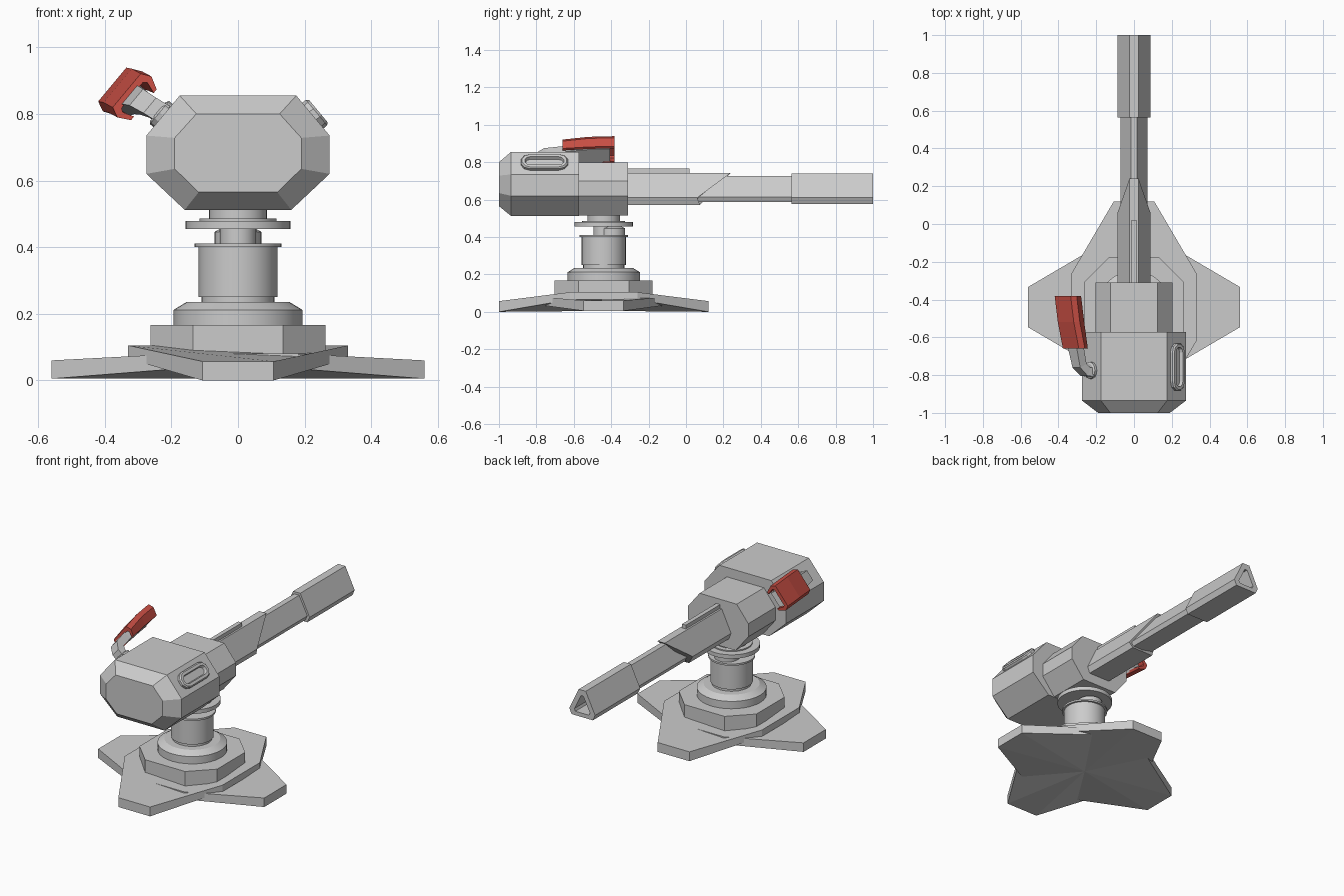
import bpy, bmesh, math

cube = bpy.data.objects.get("Cube")
if cube:
    bpy.data.objects.remove(cube, do_unlink=True)


def material(name, color):
    m = bpy.data.materials.new(name)
    m.use_nodes = True
    m.diffuse_color = color
    m.node_tree.nodes["Principled BSDF"].inputs["Base Color"].default_value = color
    return m


GREY = material("light grey", (0.6, 0.6, 0.6, 1))
RED = material("red", (0.6, 0.08, 0.06, 1))
CY = -0.44  # y of the pedestal axis


def loft(name, rings, mat=GREY, smooth=False):
    """Skin a chain of equal-length rings and cap both ends."""
    bm = bmesh.new()
    loops = [[bm.verts.new(p) for p in ring] for ring in rings]
    n = len(loops[0])
    for a, b in zip(loops, loops[1:]):
        for i in range(n):
            j = (i + 1) % n
            bm.faces.new((a[i], a[j], b[j], b[i]))
    bm.faces.new(loops[0])
    bm.faces.new(loops[-1])
    bmesh.ops.recalc_face_normals(bm, faces=bm.faces)
    me = bpy.data.meshes.new(name)
    bm.to_mesh(me)
    bm.free()
    me.materials.append(mat)
    ob = bpy.data.objects.new(name, me)
    bpy.context.collection.objects.link(ob)
    if smooth:
        bpy.ops.object.select_all(action="DESELECT")
        ob.select_set(True)
        bpy.context.view_layer.objects.active = ob
        bpy.ops.object.shade_smooth_by_angle(angle=math.radians(30))
    return ob


def lathe(name, profile, y=CY, sides=32):
    """Turn (radius, z) steps about a vertical axis."""
    angles = [math.tau * i / sides for i in range(sides)]
    loft(name, [[(r * math.cos(a), y + r * math.sin(a), z) for a in angles]
                for r, z in profile], smooth=True)


def mirrored(half):
    """Close a half outline given as (x, z) from top to bottom."""
    return half + [(-x, z) for x, z in reversed(half)]


def section(half, y):
    return [(x, y, z) for x, z in mirrored(half)]


# Crossed foot plates, low in the middle of the underside
def foot(name, along_y, tip, shoulder):
    def point(across, out, z):
        return (across, CY + out, z) if along_y else (out, CY + across, z)
    outline = [(0.107, 0.56), (0.33, 0.18), (0.33, -0.18), (0.107, -0.56)]
    outline += [(-a, -o) for a, o in outline]
    height = [tip, shoulder, shoulder, tip] * 2
    rings = [[point(a, o, h[k]) for (a, o), h in zip(outline, height)] for k in (0, 1)]
    ob = loft(name, rings)
    bm = bmesh.new()
    bm.from_mesh(ob.data)
    caps = [f for f in bm.faces if len(f.verts) == 8]
    under = min(caps, key=lambda f: f.calc_center_median().z)
    hub = bmesh.ops.poke(bm, faces=[under])["verts"][0]
    hub.co.z = 0.005
    bm.to_mesh(ob.data)
    bm.free()


foot("foot_front_back", True, (0.0, 0.057), (0.065, 0.105))
foot("foot_left_right", False, (0.005, 0.06), (0.035, 0.08))

# Pedestal
plinth = [(0.135, 0.262), (0.262, 0.135), (0.262, -0.135), (0.135, -0.262)]
plinth += [(-x, -y) for x, y in plinth]
loft("plinth", [[(x, CY + y, z) for x, y in plinth] for z in (0.06, 0.167)])
lathe("pedestal_collar", [(0.193, 0.16), (0.193, 0.212), (0.155, 0.235)])
lathe("column", [(0.11, 0.22), (0.11, 0.25), (0.118, 0.25), (0.118, 0.4),
                 (0.13, 0.4), (0.13, 0.411), (0.11, 0.411)])
lathe("neck", [(0.055, 0.4), (0.055, 0.445), (0.07, 0.445), (0.07, 0.415)][:2]
      + [(0.055, 0.46)], y=CY)
lathe("neck_block", [(0.07, 0.405), (0.07, 0.446), (0.05, 0.457)], y=-0.395)
lathe("turntable", [(0.157, 0.455), (0.157, 0.479), (0.115, 0.479), (0.115, 0.486),
                    (0.087, 0.486), (0.087, 0.53)])

# Head with a chamfered front
outer = [(0.175, 0.855), (0.275, 0.735), (0.275, 0.62), (0.16, 0.512)]
face = [(0.125, 0.8), (0.19, 0.728), (0.19, 0.635), (0.118, 0.565)]
loft("head", [section(face, -1.0), section(outer, -0.935), section(outer, -0.572)])
body = [(0.125, 0.798), (0.203, 0.7), (0.203, 0.62), (0.118, 0.514)]
loft("rear_body", [section(body, -0.6), section(body, -0.31)])

# Barrel: slanted shroud, tube and hollow muzzle
shroud = [(0.024, 0.743), (0.087, 0.61), (0.072, 0.572)]
slant = [0.24, 0.06, 0.075]
loft("barrel_shroud", [section(shroud, -0.35),
                       [(x, y, z) for (x, z), y in zip(mirrored(shroud), slant + slant[::-1])]])
tube = [(0.017, 0.726), (0.072, 0.615), (0.06, 0.588)]
loft("barrel_tube", [section(tube, 0.0), section(tube, 0.6)])
muzzle = [(0.024, 0.74), (0.087, 0.61), (0.072, 0.576)]
bore = [(0.008, 0.705), (0.052, 0.615), (0.046, 0.6)]
loft("muzzle", [section(muzzle, 0.565), section(muzzle, 1.0),
                section(bore, 1.0), section(bore, 0.85)])
rail = [(0.013, 0.766), (0.013, 0.735)]
loft("top_rail", [section(rail, -0.33), section(rail, 0.02)])


# Parts on the upper chamfers: n points out of the slope, t runs up it
def on_slope(side, y, n, t):
    return (side * (0.225 + 0.768 * n - 0.64 * t), y, 0.795 + 0.64 * n + 0.768 * t)


def slot_ring(radius, n):
    ring = []
    for end in (1, -1):
        for i in range(6):
            a = math.pi * i / 5
            ring.append(on_slope(1, -0.757 + end * (0.078 + radius * math.sin(a)),
                                 n, end * radius * math.cos(a)))
    return ring


loft("side_slot", [slot_ring(0.05, -0.01), slot_ring(0.05, 0.014), slot_ring(0.043, 0.021),
                   slot_ring(0.027, 0.021), slot_ring(0.022, 0.003)])


def disc(radius, n):
    angles = [math.tau * i / 12 for i in range(12)]
    return [on_slope(-1, -0.775 + radius * math.cos(a), n, radius * math.sin(a))
            for a in angles]


loft("arm_mount", [disc(0.045, -0.01), disc(0.045, 0.014), disc(0.036, 0.02)])

# Bent arm swept along (y, n), widening under the cover
path = [(-0.785, 0.0), (-0.782, 0.04), (-0.75, 0.075), (-0.66, 0.093),
        (-0.54, 0.105), (-0.41, 0.122)]
widths = [0.03, 0.03, 0.032, 0.036, 0.048, 0.048]
rings = []
for i, ((y, n), w) in enumerate(zip(path, widths)):
    y0, n0 = path[max(i - 1, 0)]
    y1, n1 = path[min(i + 1, len(path) - 1)]
    length = math.hypot(y1 - y0, n1 - n0)
    dy, dn = -(n1 - n0) / length * 0.024, (y1 - y0) / length * 0.024
    rings.append([on_slope(-1, y + s * dy, n + s * dn, u * w - 0.035 * i / 5 + 0.005)
                  for s, u in ((1, 1), (1, -1), (-1, -1), (-1, 1))])
loft("arm", rings)


# Red channel-shaped cover
def cover_ring(y, base, top, shift):
    half = [(0.066, top), (0.08, top - 0.03), (0.06, base),
            (0.046, base), (0.058, top - 0.032), (0.05, top - 0.022)]
    left = [(-t, n) for t, n in half]
    ring = half + left[::-1]
    return [on_slope(-1, y, n, t + shift) for t, n in ring]


loft("arm_cover", [cover_ring(-0.66, 0.065, 0.132, -0.012),
                   cover_ring(-0.52, 0.085, 0.162, -0.018),
                   cover_ring(-0.382, 0.1, 0.177, -0.026)], RED)
